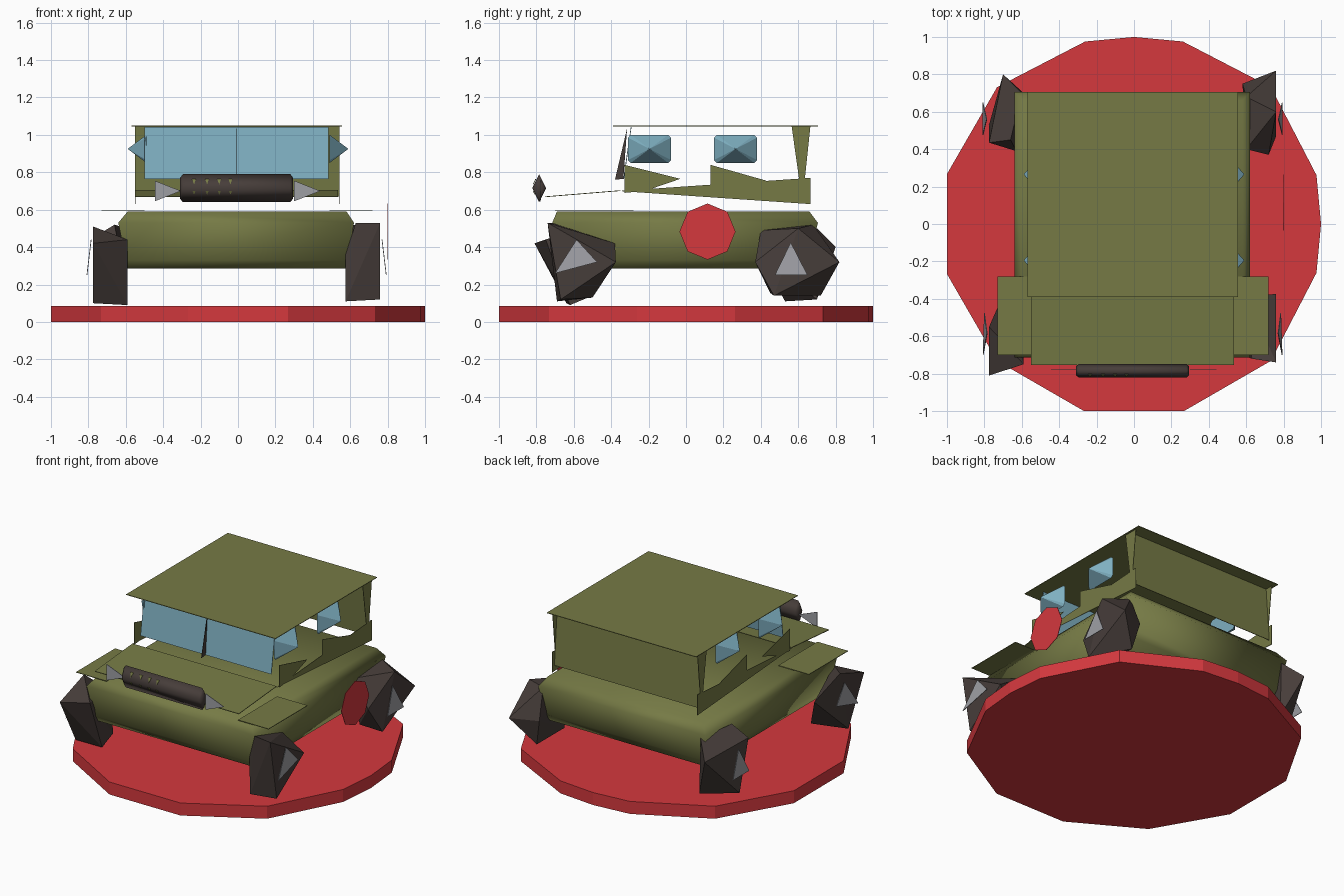
import bpy
import bmesh
from math import sin, cos, radians
from mathutils import Vector

default_cube = bpy.data.objects.get("Cube")
if default_cube:
    bpy.data.objects.remove(default_cube, do_unlink=True)


def make_material(name, color):
    material = bpy.data.materials.new(name)
    material.use_nodes = True
    material.diffuse_color = (*color, 1)
    shader = next(n for n in material.node_tree.nodes if n.type == "BSDF_PRINCIPLED")
    shader.inputs["Base Color"].default_value = (*color, 1)
    shader.inputs["Roughness"].default_value = 0.8
    return material


olive = make_material("olive green", (0.18, 0.195, 0.06))
red = make_material("red", (0.66, 0.04, 0.048))
glass = make_material("pale blue glass", (0.21, 0.43, 0.53))
rubber = make_material("dark brown", (0.062, 0.047, 0.042))
metal = make_material("light grey", (0.34, 0.345, 0.37))


def hull(name, points, material, smooth=False):
    """Solid wrapped tightly around a few corner points."""
    mesh = bpy.data.meshes.new(name)
    bm = bmesh.new()
    for point in points:
        bm.verts.new(point)
    result = bmesh.ops.convex_hull(bm, input=bm.verts)
    unused = [v for v in bm.verts if not v.link_faces]
    bmesh.ops.delete(bm, geom=unused, context="VERTS")
    bmesh.ops.dissolve_limit(bm, angle_limit=radians(1), verts=bm.verts, edges=bm.edges)
    bmesh.ops.recalc_face_normals(bm, faces=bm.faces)
    for face in bm.faces:
        face.smooth = smooth
    bm.to_mesh(mesh)
    bm.free()
    mesh.materials.append(material)
    obj = bpy.data.objects.new(name, mesh)
    bpy.context.collection.objects.link(obj)
    return obj


def plate(name, points, material, offset):
    """Thin sheet: an outline pushed along a small offset."""
    shift = Vector(offset)
    corners = [Vector(p) for p in points]
    return hull(name, corners + [p + shift for p in corners], material)


def side_plate(name, x, outline, material):
    return plate(name, [(x, y, z) for y, z in outline], material, (0.003, 0, 0))


def rectangle(x0, x1, y0, y1, z):
    return [(x0, y0, z), (x1, y0, z), (x1, y1, z), (x0, y1, z)]


# Round base, slightly uneven like a coarse disc
rim = [(1, 0), (0, 1)]
for angle in range(15, 360, 30):
    radius = 1.01 if angle in (15, 75, 105, 345) else 1.035
    rim.append((radius * cos(radians(angle)), radius * sin(radians(angle))))
hull("round_base", [(x, y, z) for x, y in rim for z in (0, 0.085)], red)

# Lower body
hull("lower_body",
     rectangle(-0.59, 0.58, -0.66, 0.64, 0.285)
     + rectangle(-0.6, 0.59, -0.69, 0.66, 0.33)
     + rectangle(-0.64, 0.62, -0.715, 0.705, 0.53)
     + rectangle(-0.59, 0.58, -0.69, 0.66, 0.59), olive, smooth=True)

# Fender sheets
for name, x0, x1 in (("right_fender", -0.73, -0.5), ("left_fender", 0.49, 0.72)):
    plate(name, rectangle(x0, x1, -0.7, -0.28, 0.592), olive, (0, 0, 0.004))

# Hood, roof and rear panel
plate("hood", [(-0.55, -0.755, 0.667), (0.535, -0.755, 0.667),
               (0.535, -0.35, 0.7), (-0.55, -0.35, 0.7)], olive, (0, 0, 0.004))
plate("roof", rectangle(-0.57, 0.555, -0.39, 0.705, 1.045), olive, (0, 0, 0.004))
plate("rear_panel", [(-0.55, 0.64, 0.67), (0.54, 0.64, 0.67),
                     (0.54, 0.61, 1.045), (-0.55, 0.61, 1.045)], olive, (0, 0.004, 0))

# Side walls, door tops, rear posts and side windows
for side, x in (("right", -0.552), ("left", 0.54)):
    side_plate(side + "_wall", x, [(-0.36, 0.7), (0.665, 0.77), (0.665, 0.63)], olive)
    side_plate(side + "_front_door_top", x,
               [(-0.33, 0.84), (-0.03, 0.765), (-0.22, 0.7), (-0.33, 0.69)], olive)
    side_plate(side + "_rear_door_top", x,
               [(0.13, 0.84), (0.43, 0.755), (0.13, 0.71)], olive)
    side_plate(side + "_rear_post", x,
               [(0.565, 1.045), (0.665, 1.045), (0.635, 0.76), (0.605, 0.76)], olive)
    sign = -1 if x < 0 else 1
    for place, y in (("front", -0.195), ("rear", 0.265)):
        base = [(sign * 0.49, y + dy, 0.925 + dz)
                for dy, dz in ((0.115, 0.06), (0.1, 0.075), (-0.1, 0.075), (-0.115, 0.06),
                               (-0.115, -0.06), (-0.1, -0.075), (0.1, -0.075), (0.115, -0.06))]
        hull(f"{side}_{place}_window", base + [(sign * 0.59, y, 0.925)], glass)

# Windshield with centre divider
plate("windshield", [(-0.5, -0.335, 0.765), (0.485, -0.335, 0.765),
                     (0.485, -0.295, 1.043), (-0.5, -0.295, 1.043)], glass, (0, 0.004, 0))
side_plate("windshield_divider", -0.012,
           [(-0.38, 0.76), (-0.335, 0.765), (-0.315, 1.035)], rubber)

# Front grille bar with slots
section = [(-0.785, 0.79), (-0.748, 0.715), (-0.785, 0.64), (-0.822, 0.715)]
inner = [(-0.785, 0.77), (-0.76, 0.715), (-0.785, 0.66), (-0.808, 0.715)]
hull("grille_bar",
     [(x, y, z) for x in (-0.295, 0.28) for y, z in section]
     + [(x, y, z) for x in (-0.31, 0.295) for y, z in inner], rubber, smooth=True)
for number, x in enumerate((-0.235, -0.165, -0.1, -0.04)):
    plate(f"upper_slot_{number}", [(x - 0.012, -0.801, 0.765), (x + 0.01, -0.801, 0.765),
                                   (x, -0.815, 0.735)], olive, (0, -0.004, 0))
    plate(f"lower_slot_{number}", [(x - 0.008, -0.816, 0.7), (x + 0.008, -0.816, 0.7),
                                   (x, -0.806, 0.68)], olive, (0, -0.004, 0))

# Headlights
for name, x in (("right_headlight", -0.445), ("left_headlight", 0.3)):
    plate(name, [(x, -0.775, 0.755), (x + 0.14, -0.775, 0.7), (x, -0.775, 0.645)],
          metal, (0, -0.004, 0))

# Angular wheels, each one a little different
wheels = {
    "front_left_wheel": [(.63, -.72, .53), (.76, -.74, .53), (.76, -.375, .32), (.76, -.67, .12),
                         (.575, -.69, .11), (.6, -.38, .42), (.575, -.7, .36), (.59, -.5, .13)],
    "front_right_wheel": [(-.775, -.81, .42), (-.775, -.55, .51), (-.59, -.62, .09),
                          (-.775, -.64, .1), (-.59, -.75, .44), (-.7, -.38, .36),
                          (-.59, -.5, .14)],
    "rear_left_wheel": [(.76, .82, .32), (.6, .68, .52), (.76, .6, .5), (.6, .4, .49),
                        (.72, .37, .32), (.76, .47, .14), (.6, .45, .155), (.62, .72, .14),
                        (.58, .75, .32)],
    "rear_right_wheel": [(-.775, .435, .45), (-.775, .53, .11), (-.59, .7, .12),
                         (-.66, .45, .52), (-.7, .8, .4), (-.6, .7, .5), (-.63, .39, .36)],
}
for name, points in wheels.items():
    hull(name, points, rubber)

# Triangular hub plates
front_hub = [(-0.7, 0.26), (-0.585, 0.44), (-0.475, 0.32)]
rear_hub = [(0.475, 0.25), (0.56, 0.425), (0.65, 0.25)]
for side, sign, reach in (("left", 1, 0.768), ("right", -1, 0.783)):
    for place, outline in (("front", front_hub), ("rear", rear_hub)):
        points = [(sign * (reach + (0.44 - z) * 0.12), y, z) for y, z in outline]
        plate(f"{place}_{side}_hub", points, metal, (sign * 0.004, 0, 0))

# Red round plate on the left side
disc = [(0.115 + 0.15 * sin(radians(a)), 0.483 + 0.15 * cos(radians(a)))
        for a in range(0, 360, 45)]
side_plate("side_disc", 0.8, disc, red)
